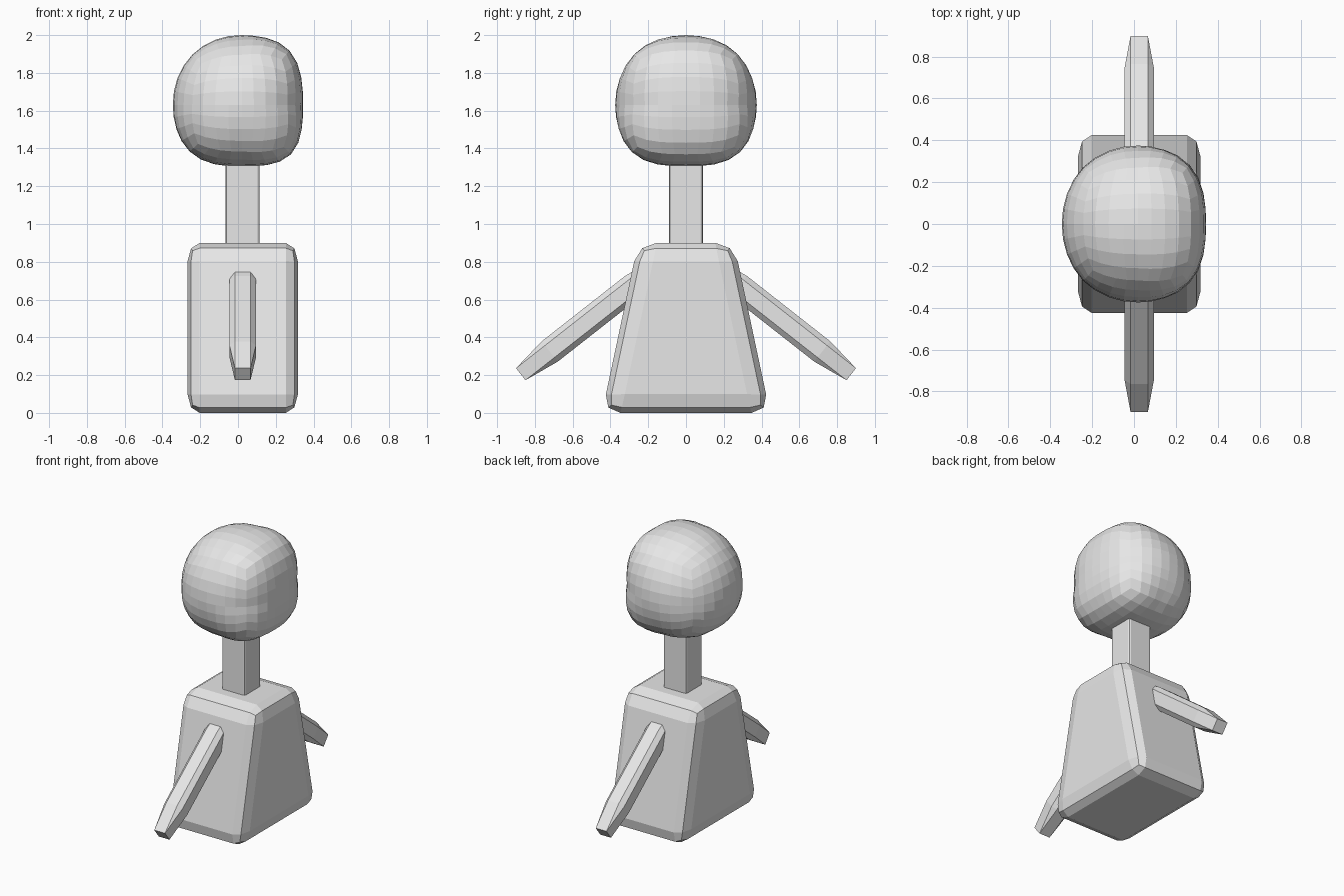
import bpy, bmesh, math
from mathutils import Vector

if "Cube" in bpy.data.objects:
    bpy.data.objects.remove(bpy.data.objects["Cube"], do_unlink=True)

GREY = (0.8, 0.8, 0.8, 1)
grey = bpy.data.materials.new("plain_grey")
grey.use_nodes = True
grey.diffuse_color = GREY
grey.node_tree.nodes["Principled BSDF"].inputs["Base Color"].default_value = GREY

MID_X = 0.025  # all parts share this centre line


def add_object(name, bm):
    mesh = bpy.data.meshes.new(name)
    bm.to_mesh(mesh)
    bm.free()
    mesh.materials.append(grey)
    obj = bpy.data.objects.new(name, mesh)
    bpy.context.collection.objects.link(obj)
    return obj


def block(name, size, location, bevel, segments=1, top_depth=1.0, tilt=0.0):
    """Unit box, optionally tapered, bevelled before its size is applied."""
    bm = bmesh.new()
    bmesh.ops.create_cube(bm, size=1)
    for v in bm.verts:
        if v.co.z > 0:
            v.co.y *= top_depth
    obj = add_object(name, bm)
    mod = obj.modifiers.new("Bevel", "BEVEL")
    mod.width = bevel
    mod.segments = segments
    mod.limit_method = "NONE"
    obj.scale = size
    obj.location = location
    obj.rotation_euler.x = tilt
    return obj


# Body: tapered box with rounded edges
block("body", (0.585, 0.89, 0.9), (MID_X, 0, 0.45), 0.11, 2, top_depth=0.57)

# Neck: slim post sunk into body and head
block("neck", (0.18, 0.18, 0.66), (MID_X, 0, 1.1), 0.08, 2)

# Arms: chamfered bars sloping down to front and back
for name, side in (("front_arm", -1), ("back_arm", 1)):
    block(name, (0.14, 0.137, 0.95), (MID_X, side * 0.501, 0.498), 0.205,
          tilt=-side * math.radians(128.1))

# Head: faceted rounded cube, squarer on its left side and underneath
bm = bmesh.new()
bmesh.ops.create_cube(bm, size=2)
bmesh.ops.subdivide_edges(bm, edges=bm.edges[:], cuts=7, use_grid_fill=True)
for v in bm.verts:
    n = Vector([math.tan(c * math.pi / 4) for c in v.co]).normalized()
    left = max(0, n.x)
    power = 2.1 + 0.3 * left + 0.55 * max(0, -n.z) + 0.9 * left * abs(n.z)
    n /= sum(abs(c) ** power for c in n) ** (1 / power)
    v.co = (n.x * (0.325 if n.x > 0 else 0.365),
            n.y * 0.375,
            n.z * (0.37 if n.z > 0 else 0.325))
head = add_object("head", bm)
head.location = (0.02, 0, 1.63)
